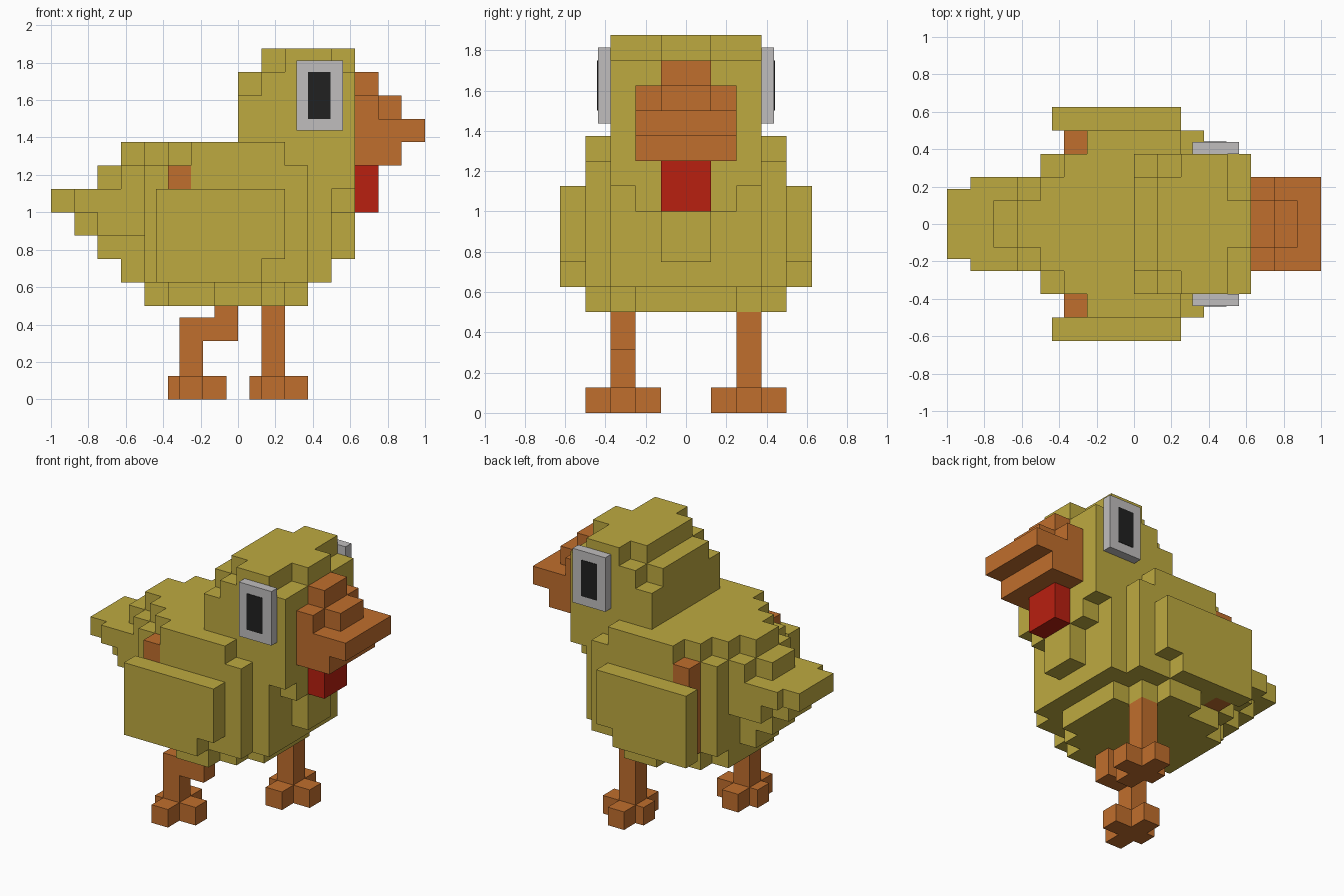
import bpy, bmesh
from mathutils import Vector

cube = bpy.data.objects.get("Cube")
if cube:
    bpy.data.objects.remove(cube, do_unlink=True)


def material(name, rgb):
    m = bpy.data.materials.new(name)
    m.use_nodes = True
    m.diffuse_color = (*rgb, 1)
    bsdf = next(n for n in m.node_tree.nodes if n.type == 'BSDF_PRINCIPLED')
    bsdf.inputs["Base Color"].default_value = (*rgb, 1)
    return m


YELLOW = material("yellow plumage", (0.515, 0.402, 0.051))
ORANGE = material("orange skin", (0.527, 0.156, 0.026))
RED = material("red wattle", (0.485, 0.014, 0.005))
GREY = material("eye grey", (0.527, 0.515, 0.515))
BLACK = material("pupil black", (0.015, 0.015, 0.015))


def blocks(name, mat, boxes):
    """One object from boxes given as (x0, x1, y0, y1, z0, z1)."""
    bm = bmesh.new()
    for x0, x1, y0, y1, z0, z1 in boxes:
        verts = bmesh.ops.create_cube(bm, size=1)["verts"]
        size = Vector((x1 - x0, y1 - y0, z1 - z0))
        mid = Vector((x0 + x1, y0 + y1, z0 + z1)) / 2
        for v in verts:
            v.co = v.co * size + mid
    me = bpy.data.meshes.new(name)
    bm.to_mesh(me)
    bm.free()
    me.materials.append(mat)
    ob = bpy.data.objects.new(name, me)
    bpy.context.collection.objects.link(ob)
    return ob


def centred(name, mat, boxes):
    """Boxes symmetric about y = 0, given as (x0, x1, half_width, z0, z1)."""
    return blocks(name, mat, [(a, b, -w, w, c, d) for a, b, w, c, d in boxes])


def paired(name, mat, boxes):
    """A left part on +y and its mirror on -y."""
    blocks("left_" + name, mat, boxes)
    blocks("right_" + name, mat, [(a, b, -d, -c, e, f) for a, b, c, d, e, f in boxes])


# Body, stepped in from a wide middle
centred("body", YELLOW, [
    (-0.25, 0.375, 0.5, 0.625, 1.25),
    (-0.25, 0.25, 0.5, 1.25, 1.375),
    (-0.5, 0.375, 0.375, 0.625, 1.25),
    (-0.375, 0.25, 0.375, 1.25, 1.375),
    (-0.5, 0.25, 0.25, 1.25, 1.375),
])

# Rounded belly layer
centred("belly", YELLOW, [
    (-0.125, 0.125, 0.5, 0.5, 0.625),
    (-0.375, 0.25, 0.375, 0.5, 0.625),
    (-0.5, 0.375, 0.25, 0.5, 0.625),
])

# Chest steps
centred("chest", YELLOW, [
    (0.25, 0.5, 0.375, 0.625, 1.125),
    (0.375, 0.625, 0.25, 1.0, 1.125),
    (0.375, 0.625, 0.125, 0.75, 1.0),
])

# Rump and tail
centred("tail", YELLOW, [
    (-1.0, -0.5, 0.1875, 1.0, 1.125),
    (-0.875, -0.5, 0.25, 1.0, 1.125),
    (-0.75, -0.5, 0.125, 1.125, 1.25),
    (-0.625, -0.5, 0.25, 1.125, 1.25),
    (-0.625, -0.5, 0.125, 1.25, 1.375),
    (-0.875, -0.5, 0.125, 0.875, 1.0),
    (-0.75, -0.5, 0.25, 0.875, 1.0),
    (-0.75, -0.5, 0.125, 0.75, 0.875),
    (-0.625, -0.5, 0.125, 0.625, 0.75),
])

# Head and neck
centred("head", YELLOW, [
    (0, 0.625, 0.375, 1.125, 1.625),
    (0.125, 0.625, 0.375, 1.625, 1.75),
    (0.25, 0.5, 0.375, 1.75, 1.875),
    (0, 0.25, 0.25, 1.625, 1.75),
    (0.125, 0.5, 0.25, 1.75, 1.875),
    (0.5, 0.625, 0.125, 1.75, 1.875),
])

# Beak and wattle
centred("beak", ORANGE, [
    (0.625, 0.75, 0.125, 1.625, 1.75),
    (0.625, 0.75, 0.25, 1.5, 1.625),
    (0.75, 0.875, 0.125, 1.5, 1.625),
    (0.625, 1.0, 0.25, 1.375, 1.5),
    (0.625, 0.875, 0.25, 1.25, 1.375),
])
centred("wattle", RED, [(0.625, 0.75, 0.125, 1.0, 1.25)])

# Wings, notched at the lower front, and the orange columns behind them
paired("wing", YELLOW, [
    (-0.4375, 0.25, 0.5, 0.625, 0.75, 1.125),
    (-0.4375, 0.125, 0.5, 0.625, 0.625, 0.75),
])
paired("wing_root", ORANGE, [(-0.375, -0.25, 0.375, 0.5, 0.625, 1.25)])

# Eyes
paired("eye", GREY, [(0.3125, 0.5625, 0.375, 0.4375, 1.4375, 1.8125)])
paired("pupil", BLACK, [(0.375, 0.495, 0.4375, 0.441, 1.5, 1.75)])


def foot(x, y):
    """Cross-shaped foot whose ankle starts at x, y."""
    return [(x - 0.0625, x + 0.25, y, y + 0.125, 0, 0.125),
            (x, x + 0.125, y - 0.125, y + 0.25, 0, 0.125)]


# Straight left leg and bent right leg
blocks("left_leg", ORANGE, [(0.125, 0.25, 0.25, 0.375, 0.125, 0.5)])
blocks("left_foot", ORANGE, foot(0.125, 0.25))
blocks("right_leg", ORANGE, [
    (-0.3125, -0.1875, -0.375, -0.25, 0.125, 0.4375),
    (-0.1875, 0, -0.375, -0.25, 0.3125, 0.4375),
    (-0.125, 0, -0.375, -0.25, 0.4375, 0.5),
])
blocks("right_foot", ORANGE, foot(-0.3125, -0.375))
